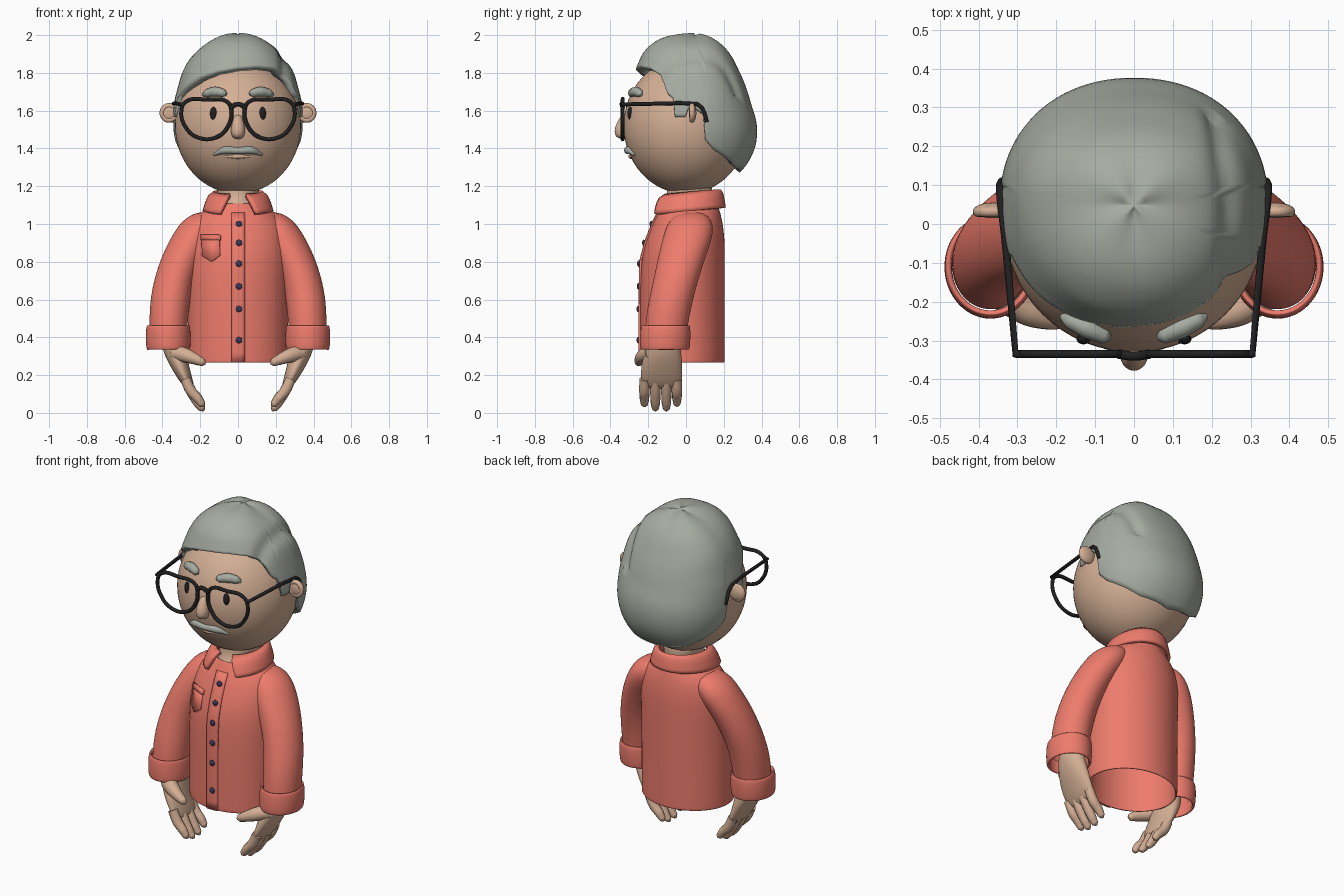
import bpy, bmesh
from math import sin, cos, tau, radians, sqrt, exp
from mathutils import Vector

if "Cube" in bpy.data.objects:
    bpy.data.objects.remove(bpy.data.objects["Cube"])


def material(name, rgb):
    m = bpy.data.materials.new(name)
    m.diffuse_color = (*rgb, 1)
    m.use_nodes = True
    m.node_tree.nodes["Principled BSDF"].inputs["Base Color"].default_value = m.diffuse_color
    return m


SKIN = material("skin", (.66, .43, .30))
HAIR = material("hair", (.38, .41, .36))
SHIRT = material("shirt", (.85, .20, .15))
BLACK = material("black", (.015, .015, .015))
NAVY = material("navy", (.04, .04, .10))


def mesh_object(name, verts, faces, mat, thick=0, offset=0, sub=0):
    me = bpy.data.meshes.new(name)
    me.from_pydata(verts, [], faces)
    bm = bmesh.new()
    bm.from_mesh(me)
    bmesh.ops.recalc_face_normals(bm, faces=bm.faces)
    bm.to_mesh(me)
    bm.free()
    me.materials.append(mat)
    me.shade_smooth()
    ob = bpy.data.objects.new(name, me)
    bpy.context.collection.objects.link(ob)
    if thick:
        mod = ob.modifiers.new("thickness", 'SOLIDIFY')
        mod.thickness, mod.offset = thick, offset
    if sub:
        mod = ob.modifiers.new("smooth", 'SUBSURF')
        mod.levels = mod.render_levels = sub
    return ob


def grid_faces(rows, n, wrap):
    return [(r*n + i, r*n + (i+1) % n, (r+1)*n + (i+1) % n, (r+1)*n + i)
            for r in range(rows-1) for i in range(n if wrap else n-1)]


def loft(name, rings, mat, caps=(True, True), thick=0, n=28):
    """Horizontal ellipses (x, y, z, rx, ry) joined into a skin."""
    verts = [(x + rx*cos(tau*i/n), y + ry*sin(tau*i/n), z)
             for x, y, z, rx, ry in rings for i in range(n)]
    faces = grid_faces(len(rings), n, True)
    if caps[0]:
        faces.append(tuple(range(n)))
    if caps[1]:
        faces.append(tuple(range(len(verts)-n, len(verts))))
    return mesh_object(name, verts, faces, mat, thick, 0, 2)


def tube(name, pts, radii, mat, cyclic=False, poly=False):
    cu = bpy.data.curves.new(name, 'CURVE')
    cu.dimensions = '3D'
    cu.bevel_depth, cu.bevel_resolution, cu.use_fill_caps = 1, 4, True
    cu.resolution_u = 8
    sp = cu.splines.new('POLY' if poly else 'BEZIER')
    points = sp.points if poly else sp.bezier_points
    points.add(len(pts)-1)
    for i, (p, co) in enumerate(zip(points, pts)):
        p.co = (*co, 1) if poly else co
        p.radius = radii[i] if isinstance(radii, (list, tuple)) else radii
        if not poly:
            p.handle_left_type = p.handle_right_type = 'AUTO'
    sp.use_cyclic_u = cyclic
    sp.use_smooth = True
    cu.materials.append(mat)
    ob = bpy.data.objects.new(name, cu)
    bpy.context.collection.objects.link(ob)
    bpy.ops.object.select_all(action='DESELECT')
    bpy.context.view_layer.objects.active = ob
    ob.select_set(True)
    bpy.ops.object.convert(target='MESH')
    return ob


def ball(name, loc, size, mat, seg=32):
    bpy.ops.mesh.primitive_uv_sphere_add(segments=seg, ring_count=seg//2, radius=1, location=loc)
    ob = bpy.context.object
    ob.name, ob.scale = name, size
    ob.data.materials.append(mat)
    bpy.ops.object.shade_smooth()
    return ob


def interp(table, x):
    for (a, va), (b, vb) in zip(table, table[1:]):
        if x <= b:
            t = max(0, (x-a)/(b-a))
            return va + (vb-va)*t
    return table[-1][1]


# head, nose, lip
ball("head", (0, 0, 1.52), (.333, .33, .36), SKIN, 64)
face_y = lambda x, z: -.33*sqrt(max(0, 1 - (x/.333)**2 - ((z-1.52)/.36)**2))
loft("nose", [(0, -.325, 1.45, .015, .02), (0, -.335, 1.462, .034, .042), (0, -.335, 1.50, .04, .046),
              (0, -.33, 1.54, .03, .035), (0, -.32, 1.58, .018, .02)], SKIN, n=16)
tube("lip", [(x, face_y(x, 1.358)+.004, 1.358) for x in (-.07, 0, .07)], [.006, .014, .006], SKIN)

# moustache
tube("moustache", [(x, face_y(x, z)-.002, z) for x, z in
     ((-.128, 1.366), (-.07, 1.39), (0, 1.388), (.07, 1.39), (.128, 1.366))], [.006, .021, .018, .021, .006], HAIR)

# hair: surface radius by elevation along the front, side and back, cut at the hairline
C = Vector((0, .05, 1.58))
FRONT = [(0, .39), (20, .395), (38, .39), (44, .417), (55, .438), (67, .444), (78, .43), (90, .42)]
SIDE = [(-55, .40), (-25, .365), (0, .342), (24, .346), (45, .383), (60, .404), (76, .417), (90, .42)]
BACK = [(-54, .39), (-30, .363), (-12, .333), (10, .297), (28, .302), (46, .325), (67, .39), (78, .415), (90, .42)]
LINE = [(-180, -53), (-140, -46), (-107, -30), (-99, -22), (-97, 0), (-85, 9), (-81, -2), (-71, -2),
        (-68, 15), (-60, 20), (-39, 30), (-20, 35), (0, 38), (20, 39), (39, 38), (52, 35), (60, 26),
        (64, 18), (70, 14), (72, -2), (81, -2), (85, 9), (97, 0), (99, -22), (107, -30), (140, -46), (180, -53)]
soft = lambda tab, e: sum(interp(tab, e+d) for d in (-6, -3, 0, 3, 6))/5
N, ROWS = 160, 30
verts = []
for r in range(1, ROWS+1):
    for i in range(N):
        a = -180 + 360*i/N
        e = 90 + (interp(LINE, a) - 90)*r/ROWS
        ca, sa = cos(radians(a)), sin(radians(a))
        rad = ((abs(ca)/soft(FRONT if ca > 0 else BACK, e))**2.15 + (abs(sa)/soft(SIDE, e))**2.15)**(-1/2.15)
        d = Vector((sa*cos(radians(e)), -ca*cos(radians(e)), sin(radians(e))))
        p = d*rad
        if e > 15:      # side parting
            rad -= .018*exp(-((p.x - .245 + .15*max(p.y, 0))/.025)**2)
        verts.append(C + d*rad)
verts.append(C + Vector((0, 0, .42)))
faces = grid_faces(ROWS, N, True) + [(len(verts)-1, (i+1) % N, i) for i in range(N)]
mesh_object("hair", verts, faces, HAIR, .045, -1)

# glasses bridge
tube("glasses_bridge", [(-.04, -.335, 1.615), (0, -.34, 1.635), (.04, -.335, 1.615)], .012, BLACK)

LENS = [(.035, 1.6), (.055, 1.645), (.16, 1.658), (.275, 1.648), (.3, 1.6), (.272, 1.505),
        (.21, 1.457), (.12, 1.457), (.06, 1.505)]
for s, side in ((1, "left"), (-1, "right")):
    # ears, eyes, brows
    ball("ear_"+side, (s*.362, .035, 1.588), (.052, .02, .047), SKIN)
    tube("ear_rim_"+side, [(s*(.365+.036*cos(tau*k/8)), .032, 1.588+.038*sin(tau*k/8)) for k in range(8)],
         .014, SKIN, True)
    ball("eye_"+side, (s*.13, face_y(.13, 1.585)+.002, 1.585), (.018, .014, .035), BLACK, 20)
    tube("brow_"+side, [(s*x, face_y(x, z)-.008, z) for x, z in
         ((.062, 1.688), (.075, 1.692), (.12, 1.7), (.165, 1.692), (.187, 1.682))],
         [.008, .021, .027, .022, .007], HAIR)
    # glasses
    tube("glasses_rim_"+side, [(s*x, -.335, z) for x, z in LENS], .0105, BLACK, True)
    tube("glasses_temple_"+side, [(s*.285, -.335, 1.635), (s*.305, -.335, 1.633), (s*.332, -.03, 1.64),
         (s*.343, .06, 1.635), (s*.345, .085, 1.615), (s*.345, .1, 1.58), (s*.34, .11, 1.54)],
         .0105, BLACK, poly=True)
    # sleeves and cuffs
    loft("sleeve_"+side, [(s*x, y, z, rx, ry) for x, y, z, rx, ry in (
        (.37, -.11, .40, .098, .11), (.365, -.092, .55, .106, .117), (.345, -.055, .70, .104, .118),
        (.285, -.015, .85, .112, .128), (.225, .015, .95, .118, .132), (.195, .025, 1.02, .1, .115),
        (.17, .03, 1.065, .05, .06))], SHIRT, (False, True))
    loft("cuff_"+side, [(s*.369, -.108, .46, .104, .119), (s*.37, -.108, .455, .11, .124),
         (s*.37, -.11, .40, .112, .127), (s*.369, -.112, .345, .11, .125), (s*.369, -.112, .335, .104, .12)],
         SHIRT, (False, False), .016)
    # hands
    loft("palm_"+side, [(s*x, y, z, rx, ry) for x, y, z, rx, ry in (
        (.35, -.12, .43, .06, .08), (.34, -.12, .35, .064, .09), (.325, -.125, .29, .058, .105),
        (.298, -.13, .22, .046, .112), (.268, -.13, .155, .034, .108), (.25, -.13, .125, .02, .09))], SKIN, n=20)
    for k, (y, tip) in enumerate(((-.22, .03), (-.162, .008), (-.104, .008), (-.048, .032))):
        tube(f"finger_{k+1}_{side}", [(s*.28, y, .18), (s*.248, y, .115), (s*.212, y, tip+.045),
             (s*.19, y, tip+.015), (s*.18, y, tip+.004)], [.027, .028, .025, .019, .006], SKIN)
    tube("thumb_"+side, [(s*.335, -.18, .32), (s*.27, -.225, .302), (s*.215, -.245, .28),
         (s*.185, -.25, .266), (s*.172, -.252, .26)], [.045, .038, .028, .021, .007], SKIN)

# neck
loft("neck", [(0, -.012, 1.04, .09, .15), (0, .01, 1.1, .1, .135), (0, .02, 1.16, .105, .115),
              (0, .02, 1.23, .13, .13)], SKIN)

# shirt body
BODY = [(0, -.02, .265, .262, .22), (0, -.02, .28, .262, .22), (0, -.02, .55, .262, .22),
        (0, -.018, .80, .265, .219), (0, -.002, .92, .262, .203), (0, .012, 1.02, .235, .175),
        (0, .018, 1.07, .175, .155), (0, .02, 1.11, .13, .14)]
loft("shirt_body", BODY, SHIRT, (False, False), .012)


def chest(x, z, out=0):
    col = lambda k: interp([(b[2], b[k]) for b in BODY], z)
    return (x, col(1) - col(4)*sqrt(1-(x/col(3))**2) - out, z)


# placket, buttons, pocket
XS, ZS = (-.035, -.01, .015, .037), [.268 + .79*k/16 for k in range(17)]
mesh_object("placket", [chest(x, z, .006) for z in ZS for x in XS], grid_faces(17, 4, False), SHIRT, .012)
for k, z in enumerate((1.0, .9, .79, .67, .55, .385)):
    ball(f"button_{k+1}", chest(.005, z, .013), (.017, .009, .017), NAVY, 16)
POCKET = [(-.19, .935), (-.098, .935), (-.096, .835), (-.135, .805), (-.145, .803), (-.188, .83)]
mesh_object("pocket", [chest(x, z, .007) for x, z in POCKET], [tuple(range(6))], SHIRT, .014)
mesh_object("pocket_hem", [chest(x, z, .01) for x, z in
            ((-.194, .94), (-.094, .94), (-.094, .915), (-.194, .915))], [(0, 1, 2, 3)], SHIRT, .018)

# folded collar, open at the front
verts, M = [], 41
for r in range(6):
    t = r/5
    w = t**.5
    for i in range(M):
        u = -1 + 2*i/(M-1)
        a = radians(u*(161 - 13*t))
        f = (1-cos(a))/2
        top, low = 1.178 - .028*f, 1.085 - .035*f
        verts.append(((.125+.052*w)*sin(a), .03-.025*w + (.145+.05*w)*cos(a), top + (low-top)*t))
mesh_object("collar", verts, grid_faces(6, M, False), SHIRT, .022)
